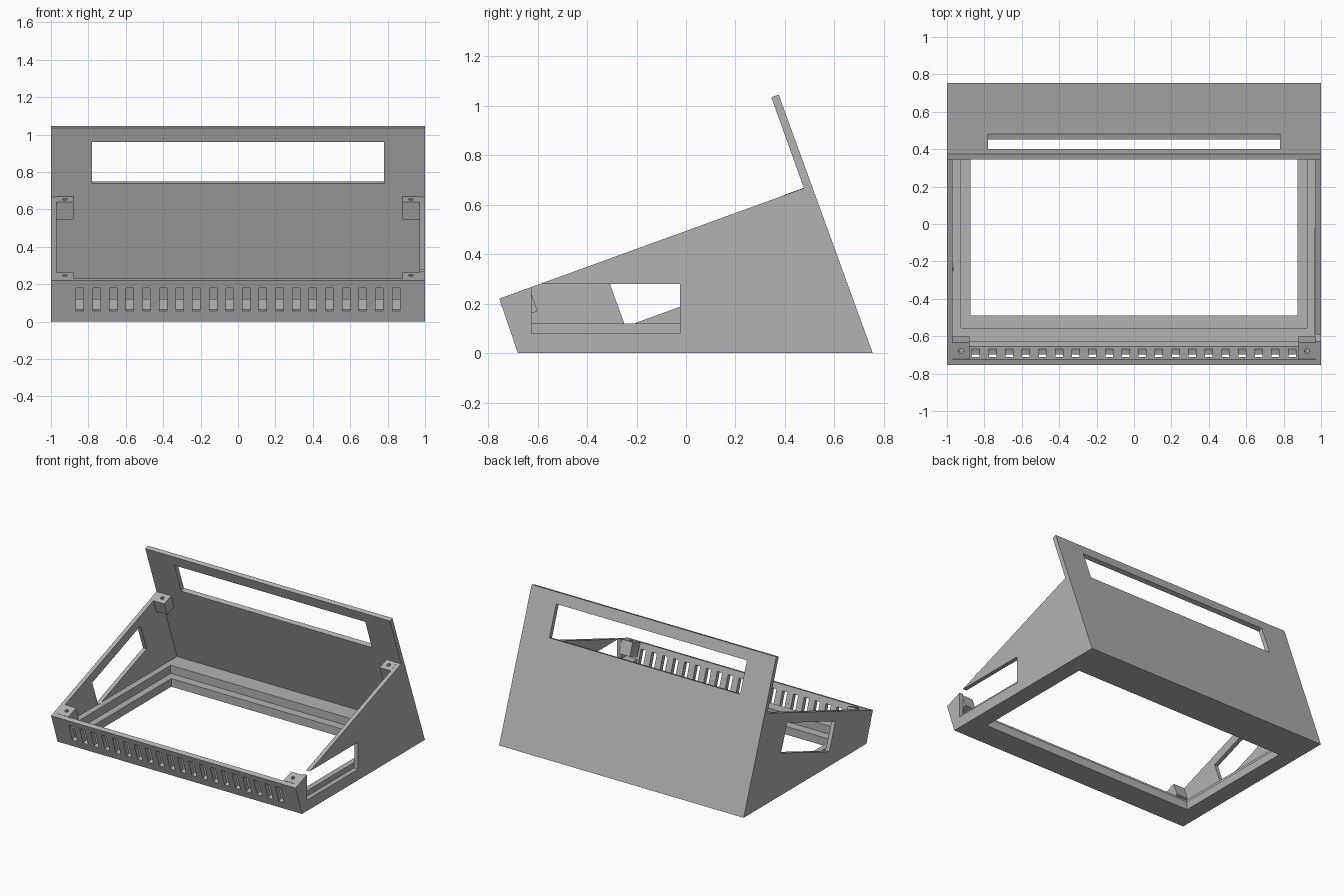
import bpy, bmesh, math
from mathutils import Matrix, Vector

if "Cube" in bpy.data.objects:
    bpy.data.objects.remove(bpy.data.objects["Cube"], do_unlink=True)

GREY = (0.45, 0.45, 0.45, 1)
grey = bpy.data.materials.new("plain_grey")
grey.use_nodes = True
grey.diffuse_color = GREY
grey.node_tree.nodes["Principled BSDF"].inputs["Base Color"].default_value = GREY

TILT = math.radians(20)
WALL = 0.97          # inner face of the side walls


def add_object(name, bm):
    bmesh.ops.recalc_face_normals(bm, faces=bm.faces)
    mesh = bpy.data.meshes.new(name)
    bm.to_mesh(mesh)
    bm.free()
    mesh.materials.append(grey)
    obj = bpy.data.objects.new(name, mesh)
    bpy.context.scene.collection.objects.link(obj)
    return obj


def extrude_profile(name, points, half_width):
    """Extrude a side profile (y, z) symmetrically along x."""
    bm = bmesh.new()
    face = bm.faces.new([bm.verts.new((-half_width, y, z)) for y, z in points])
    new = bmesh.ops.extrude_face_region(bm, geom=[face])["geom"]
    verts = [v for v in new if isinstance(v, bmesh.types.BMVert)]
    bmesh.ops.translate(bm, vec=(2 * half_width, 0, 0), verts=verts)
    return add_object(name, bm)


def boxes(name, centres, size, tilt=0.0):
    """One object holding equal boxes, each turned about x."""
    bm = bmesh.new()
    for c in centres:
        m = Matrix.Translation(c) @ Matrix.Rotation(tilt, 4, 'X') @ Matrix.Diagonal((*size, 1))
        bmesh.ops.create_cube(bm, size=1, matrix=m)
    return add_object(name, bm)


def span_box(name, low, high):
    low, high = Vector(low), Vector(high)
    return boxes(name, [(low + high) / 2], high - low)


def cut(target, cutters):
    """Subtract the cutters, bake the result and remove them."""
    for c in cutters:
        c.hide_render = True
        mod = target.modifiers.new(c.name, 'BOOLEAN')
        mod.operation = 'DIFFERENCE'
        mod.solver = 'EXACT'
        mod.object = c
    bpy.context.view_layer.update()
    graph = bpy.context.evaluated_depsgraph_get()
    baked = bpy.data.meshes.new_from_object(target.evaluated_get(graph))
    target.modifiers.clear()
    target.data = baked
    for c in cutters:
        bpy.data.objects.remove(c, do_unlink=True)


# Wedge-shaped enclosure with a tall leaning back panel
body = extrude_profile("enclosure_body", [
    (-0.68, 0), (0.755, 0), (0.375, 1.045), (0.345, 1.035), (0.477, 0.667), (-0.755, 0.22)], 1)

# Hollow interior above the stepped base frame
interior = extrude_profile("interior_cutter", [
    (-0.687, 0.12), (0.673, 0.12), (0.477, 0.667), (0.4734, 0.677), (-0.7485, 0.3)], WALL)
step = span_box("step_cutter", (-0.925, -0.555, 0.06), (0.925, 0.535, 0.2))
hole = span_box("floor_cutter", (-0.875, -0.49, -0.1), (0.875, 0.47, 0.2))

# Channel behind the vent slots
channel = extrude_profile("channel_cutter", [
    (-0.656, 0.03), (-0.63, 0.03), (-0.63, 0.15), (-0.697, 0.15)], 0.88)

# Vent slots, rear window and the two side openings
slots = boxes("slot_cutter", [(-0.845 + i * 1.69 / 19, -0.704, 0.123) for i in range(20)],
              (0.04, 0.06, 0.13), TILT)
window = boxes("window_cutter", [(0, 0.427, 0.855)], (1.56, 0.2, 0.234), TILT)
left_opening = span_box("left_opening_cutter", (0.965, -0.625, 0.08), (1.1, -0.025, 0.28))
right_opening = boxes("right_opening_cutter", [(-1.015, 0.001, 0.308)], (0.1, 0.6, 0.21), TILT)
cut(body, [interior, step, hole, channel, slots, window, left_opening, right_opening])

# Corner screw bosses, flush with the sloping rim
ALONG = Vector((0, math.cos(TILT), math.sin(TILT)))
DOWN = Vector((0, math.sin(TILT), -math.cos(TILT)))
RIM = Vector((0, -0.755, 0.22))
DEPTH = 0.1
for end, start, stop, screw in (("front", 0.034, 0.128, 0.08), ("back", 1.225, 1.31, 1.27)):
    for side, sign in (("left", 1), ("right", -1)):
        x = Vector((sign * 0.925, 0, 0))
        centre = RIM + x + ALONG * (start + stop) / 2 + DOWN * DEPTH / 2
        boss = boxes(f"{end}_{side}_boss", [centre], (0.09, stop - start, DEPTH), TILT)
        bm = bmesh.new()
        place = Matrix.Translation(RIM + x + ALONG * screw) @ Matrix.Rotation(TILT, 4, 'X')
        bmesh.ops.create_cone(bm, cap_ends=True, segments=20, radius1=0.013, radius2=0.013,
                              depth=0.14, matrix=place)
        cut(boss, [add_object("screw_cutter", bm)])
